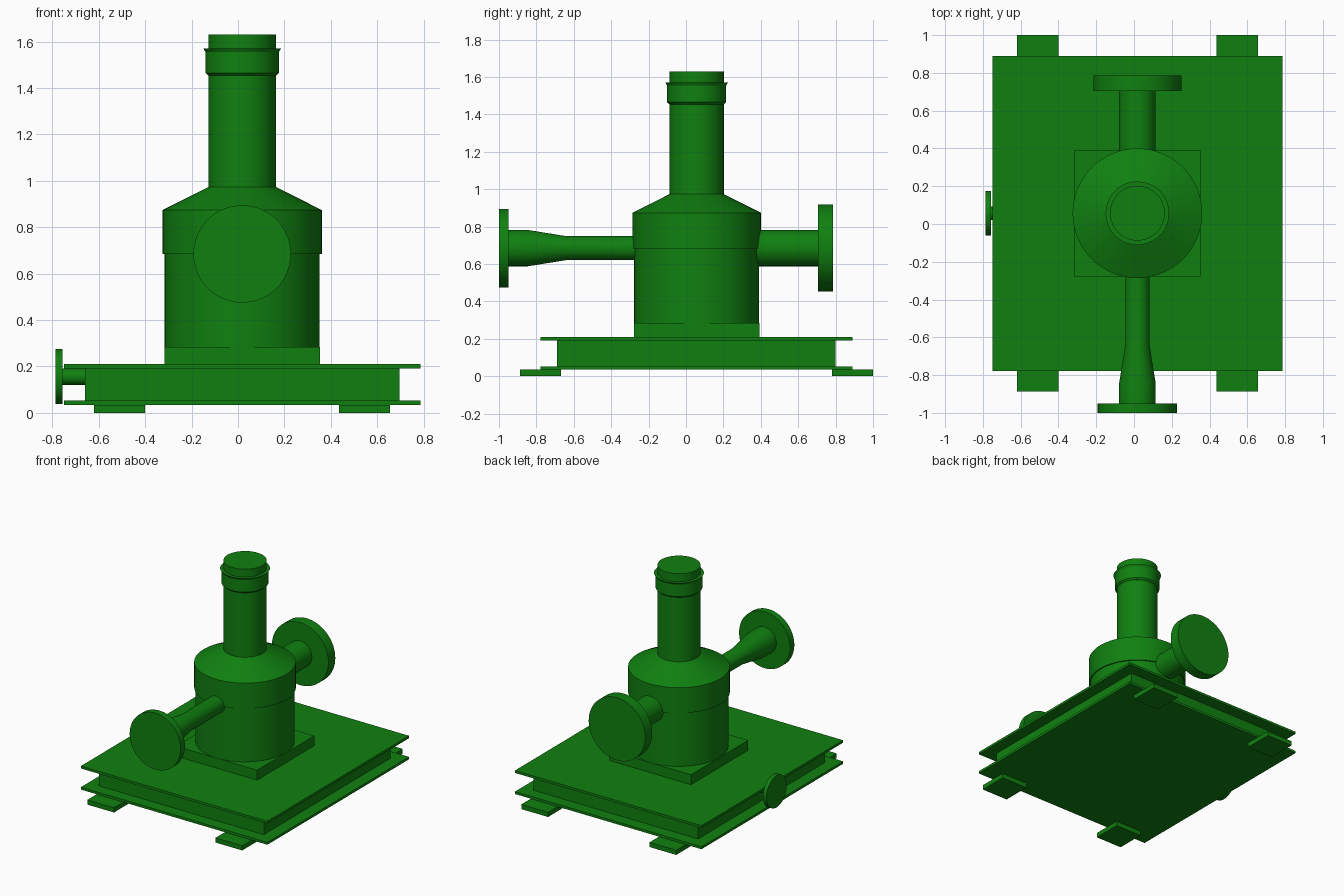
import bpy, bmesh, math
from mathutils import Matrix, Vector

if "Cube" in bpy.data.objects:
    bpy.data.objects.remove(bpy.data.objects["Cube"])

CX, CY, PZ = 0.018, 0.057, 0.685      # body axis and pipe height
green = bpy.data.materials.new("green_paint")
green.diffuse_color = (0.005, 0.216, 0.005, 1)
green.use_nodes = True
green.node_tree.nodes["Principled BSDF"].inputs["Base Color"].default_value = green.diffuse_color


def finish(name, bm):
    bmesh.ops.recalc_face_normals(bm, faces=bm.faces)
    me = bpy.data.meshes.new(name)
    bm.to_mesh(me)
    bm.free()
    me.materials.append(green)
    ob = bpy.data.objects.new(name, me)
    bpy.context.collection.objects.link(ob)
    return ob


def box(name, x, y, z):
    bm = bmesh.new()
    size = Vector((x[1] - x[0], y[1] - y[0], z[1] - z[0]))
    mid = Vector((sum(x), sum(y), sum(z))) / 2
    bmesh.ops.create_cube(bm, size=1, matrix=Matrix.Translation(mid) @ Matrix.Diagonal((*size, 1)))
    return finish(name, bm)


def turned(name, profile, origin=(0, 0, 0), axis="Z", seg=64):
    """Solid of revolution from (radius, height) points, capped at both ends."""
    bm = bmesh.new()
    rings = []
    for r, h in profile:
        rings.append([bm.verts.new((r * math.cos(2 * math.pi * i / seg),
                                    r * math.sin(2 * math.pi * i / seg), h)) for i in range(seg)])
    for a, b in zip(rings, rings[1:]):
        for i in range(seg):
            j = (i + 1) % seg
            bm.faces.new((a[i], a[j], b[j], b[i]))
    bm.faces.new(rings[0][::-1])
    bm.faces.new(rings[-1])
    turn = {"Z": Matrix.Identity(4),
            "Y": Matrix.Rotation(-math.pi / 2, 4, "X"),
            "X": Matrix.Rotation(math.pi / 2, 4, "Y")}[axis]
    bm.transform(Matrix.Translation(origin) @ turn)
    ob = finish(name, bm)
    bpy.ops.object.select_all(action="DESELECT")
    ob.select_set(True)
    bpy.context.view_layer.objects.active = ob
    bpy.ops.object.shade_smooth_by_angle(angle=math.radians(15))
    return ob


# Base: two plates with a recessed box between them
for name, z in (("base_bottom_plate", (0.035, 0.053)), ("base_top_plate", (0.192, 0.21))):
    box(name, (-0.75, 0.786), (-0.777, 0.889), z)
box("base_frame", (-0.66, 0.696), (-0.69, 0.80), (0.053, 0.192))

# Feet
for side, x in (("left", (-0.62, -0.40)), ("right", (0.436, 0.656))):
    for end, y in (("front", (-0.887, -0.668)), ("back", (0.781, 1.0))):
        box(f"foot_{end}_{side}", x, y, (0, 0.035))

# Square pedestal under the body
box("pedestal", (CX - 0.335, CX + 0.335), (CY - 0.336, CY + 0.336), (0.21, 0.284))

# Body with wider upper shell, conical shoulder and chimney neck
turned("body", [(0.334, 0.284), (0.334, 0.684), (0.343, 0.684), (0.343, 0.874),
                (0.145, 0.974), (0.145, 1.63)], (CX, CY, 0))

# Neck collar with flared lip
turned("neck_collar", [(0.146, 1.454), (0.158, 1.465), (0.158, 1.555), (0.168, 1.571),
                       (0.145, 1.571)], (CX, CY, 0))

# Front pipe with reducer, and its flange
turned("front_pipe", [(0.097, -0.95), (0.097, -0.845), (0.064, -0.64), (0.064, -0.2)],
       (CX, 0, PZ), "Y")
turned("front_flange", [(0.21, -1.0), (0.21, -0.95)], (CX, 0, PZ), "Y")

# Back pipe and its flange
turned("back_pipe", [(0.097, 0.3), (0.097, 0.705)], (CX, 0, PZ), "Y")
turned("back_flange", [(0.233, 0.705), (0.233, 0.786)], (CX, 0, PZ), "Y")

# Drain pipe and flange on the left of the base
turned("drain_pipe", [(0.035, -0.757), (0.035, -0.65)], (0, CY, 0.156), "X")
turned("drain_flange", [(0.119, -0.786), (0.119, -0.757)], (0, CY, 0.157), "X")
